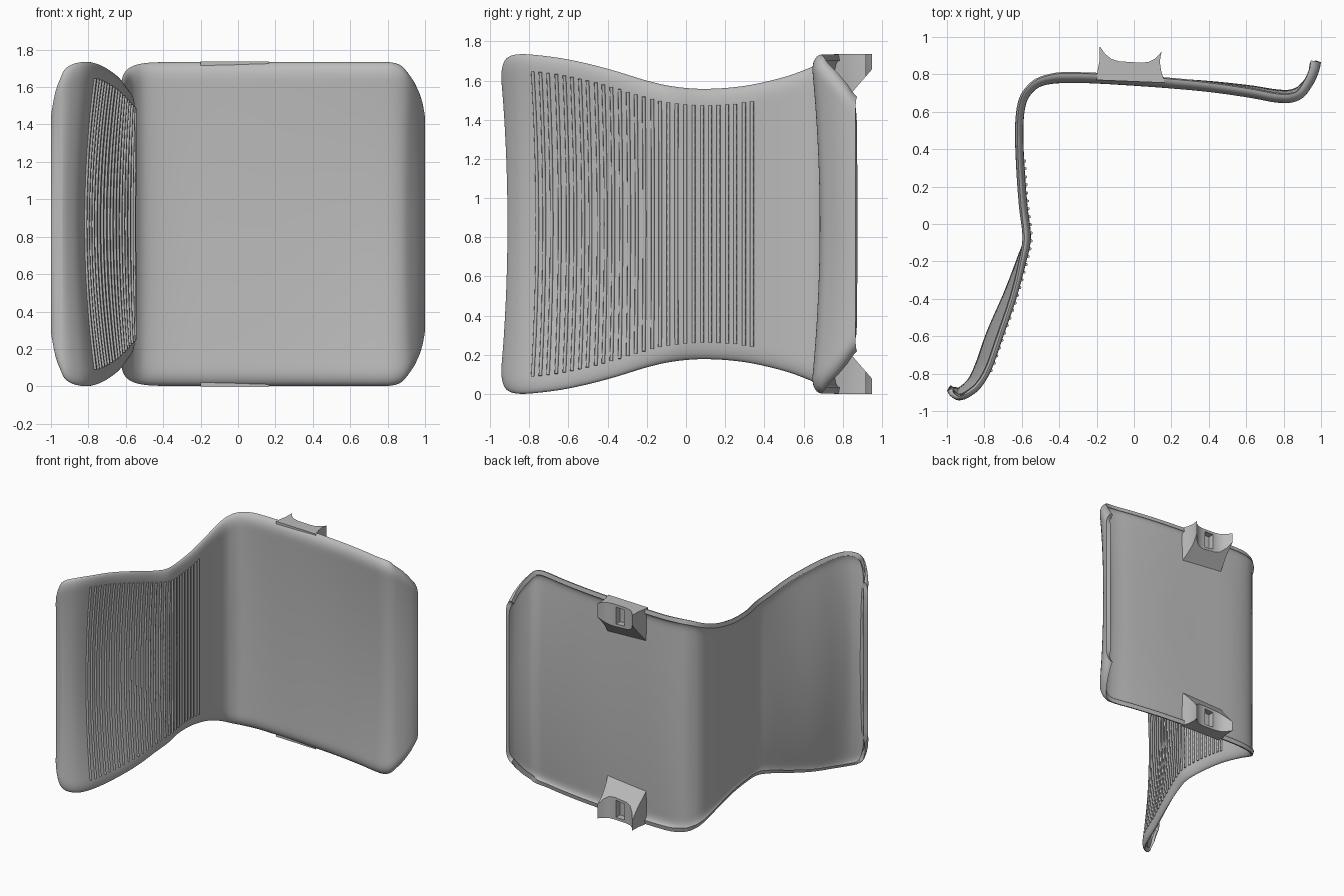
import bpy, bmesh, math
from mathutils import Vector

if "Cube" in bpy.data.objects:
    bpy.data.objects.remove(bpy.data.objects["Cube"], do_unlink=True)

MID = 0.868  # height of the symmetry plane

grey = bpy.data.materials.new("plain grey")
grey.use_nodes = True
COLOUR = (0.5, 0.5, 0.5, 1)
grey.diffuse_color = COLOUR
grey.node_tree.nodes["Principled BSDF"].inputs["Base Color"].default_value = COLOUR

# Shell profile: x, y, half width, depth of the dished middle
PROFILE = [Vector(p) for p in (
    (-1, -.89, .65, 0), (-.985, -.925, .73, .03), (-.94, -.95, .81, .04),
    (-.88, -.935, .85, .05), (-.81, -.88, .866, .06), (-.75, -.78, .863, .07),
    (-.69, -.61, .84, .07), (-.62, -.4, .79, .05), (-.57, -.2, .73, .025),
    (-.55, -.07, .703, .005), (-.57, .1, .69, 0), (-.585, .3, .705, 0),
    (-.592, .5, .75, 0), (-.58, .63, .8, 0), (-.545, .7, .84, 0),
    (-.47, .742, .862, .01), (-.3, .75, .866, .02), (0, .735, .866, .02),
    (.35, .705, .866, .03), (.6, .67, .866, .04), (.75, .642, .866, .045),
    (.84, .64, .862, .045), (.91, .67, .84, .04), (.96, .74, .78, .025),
    (.99, .81, .71, .01), (1, .865, .65, 0))]


def sample(u):
    """Smooth spline through the profile; u counts profile points."""
    last = len(PROFILE) - 1
    i = min(int(u), last - 1)
    t = u - i
    a, b, c, d = (PROFILE[min(max(k, 0), last)] for k in range(i - 1, i + 3))
    return b + ((c - a) * t + (2 * a - 5 * b + 4 * c - d) * t ** 2
                + (3 * b - a - 3 * c + d) * t ** 3) / 2


def surface(u, v, lift=0.0):
    """Point on the sitting side; v runs from -1 to 1 across the width."""
    last = len(PROFILE) - 1
    p = sample(u)
    t = sample(min(u + .05, last)) - sample(max(u - .05, 0))
    normal = Vector((t[1], -t[0], 0)).normalized()
    half = p[2]
    blend = min(max((p[0] + .6) * 5, 0), 1)
    roll_width, roll_depth = .09, .03 + .025 * blend
    k = max(0, 1 - (1 - abs(v)) * half / roll_width)
    roll = roll_depth * (1 - math.sqrt(max(0, 1 - k * k)))
    offset = lift - p[3] * (1 - v * v) - roll
    return Vector((p[0], p[1], MID + half * v)) + normal * offset


def add_mesh(name, bm):
    bmesh.ops.recalc_face_normals(bm, faces=bm.faces[:])
    mesh = bpy.data.meshes.new(name)
    bm.to_mesh(mesh)
    bm.free()
    mesh.materials.append(grey)
    obj = bpy.data.objects.new(name, mesh)
    bpy.context.collection.objects.link(obj)
    return obj


def smooth(obj, angle):
    bpy.ops.object.select_all(action="DESELECT")
    obj.select_set(True)
    bpy.context.view_layer.objects.active = obj
    bpy.ops.object.shade_smooth_by_angle(angle=math.radians(angle))


# Seat and backrest as one bent sheet with a rolled rim
ROWS, STEPS = 40, 5
count = (len(PROFILE) - 1) * STEPS
bm = bmesh.new()
grid = [[bm.verts.new(surface(i / STEPS, math.sin(math.pi * (j / ROWS - .5))))
         for j in range(ROWS + 1)] for i in range(count + 1)]
for i in range(count):
    for j in range(ROWS):
        bm.faces.new((grid[i][j], grid[i + 1][j], grid[i + 1][j + 1], grid[i][j + 1]))
bmesh.ops.recalc_face_normals(bm, faces=bm.faces[:])
# Thicken away from the sitter
bm.normal_update()
bm.faces.ensure_lookup_table()
centre = bm.faces[count * ROWS // 2]
toward = 1 if centre.normal.x > 0 else -1
shell = add_mesh("seat_shell", bm)
solid = shell.modifiers.new("thickness", "SOLIDIFY")
solid.thickness = .034
solid.offset = -toward
bpy.context.view_layer.objects.active = shell
bpy.ops.object.modifier_apply(modifier="thickness")
smooth(shell, 40)

# Raised grip ribs across the backrest, evenly spaced along its length
fine = [k / 50 for k in range(50 * len(PROFILE) - 50)]
track = [u for u in fine if sample(u)[0] < -.5 and -.79 < sample(u)[1] < .34]
lengths = [0]
for a, b in zip(track, track[1:]):
    lengths.append(lengths[-1] + (sample(b) - sample(a)).xy.length)
RIBS = 28
curve = bpy.data.curves.new("backrest_ribs", "CURVE")
curve.dimensions = "3D"
curve.bevel_depth = .009
curve.bevel_resolution = 1
curve.use_fill_caps = True
for r in range(RIBS):
    goal = lengths[-1] * r / (RIBS - 1)
    u = track[min(range(len(track)), key=lambda k: abs(lengths[k] - goal))]
    reach = 1 - .085 / sample(u)[2]
    spline = curve.splines.new("POLY")
    spline.points.add(24)
    for k, point in enumerate(spline.points):
        point.co = (*surface(u, reach * (k / 12 - 1), .002), 1)
curve.materials.append(grey)
ribs = bpy.data.objects.new("backrest_ribs", curve)
bpy.context.collection.objects.link(ribs)

# Leg brackets: concave-sided saddles with a sloped inner face and a pocket
OUTLINE = [(-.2, .77), (-.195, .82), (-.185, .87), (-.183, .95), (-.155, .91),
           (-.12, .882), (-.08, .87), (.04, .862), (.08, .867), (.115, .885),
           (.147, .92), (.138, .87), (.145, .82), (.165, .755)]
for side, name in ((1, "left_bracket"), (-1, "right_bracket")):
    bm = bmesh.new()
    outer = [bm.verts.new((x, y, MID + side * .868)) for x, y in OUTLINE]
    inner = [bm.verts.new((x, y, MID + side * (.79 - (.95 - y) * 1.15))) for x, y in OUTLINE]
    bm.faces.new(outer)
    bm.faces.new(inner)
    n = len(OUTLINE)
    walls = [bm.faces.new((outer[i], outer[(i + 1) % n], inner[(i + 1) % n], inner[i]))
             for i in range(n)]
    bmesh.ops.recalc_face_normals(bm, faces=bm.faces[:])
    # Sunken pocket in the middle of the saddle
    pocket = walls[6]
    bmesh.ops.inset_individual(bm, faces=[pocket], thickness=.03)
    hole = bmesh.ops.extrude_discrete_faces(bm, faces=[pocket])["faces"][0]
    bmesh.ops.translate(bm, verts=hole.verts[:], vec=(0, -.05, 0))
    smooth(add_mesh(name, bm), 35)
